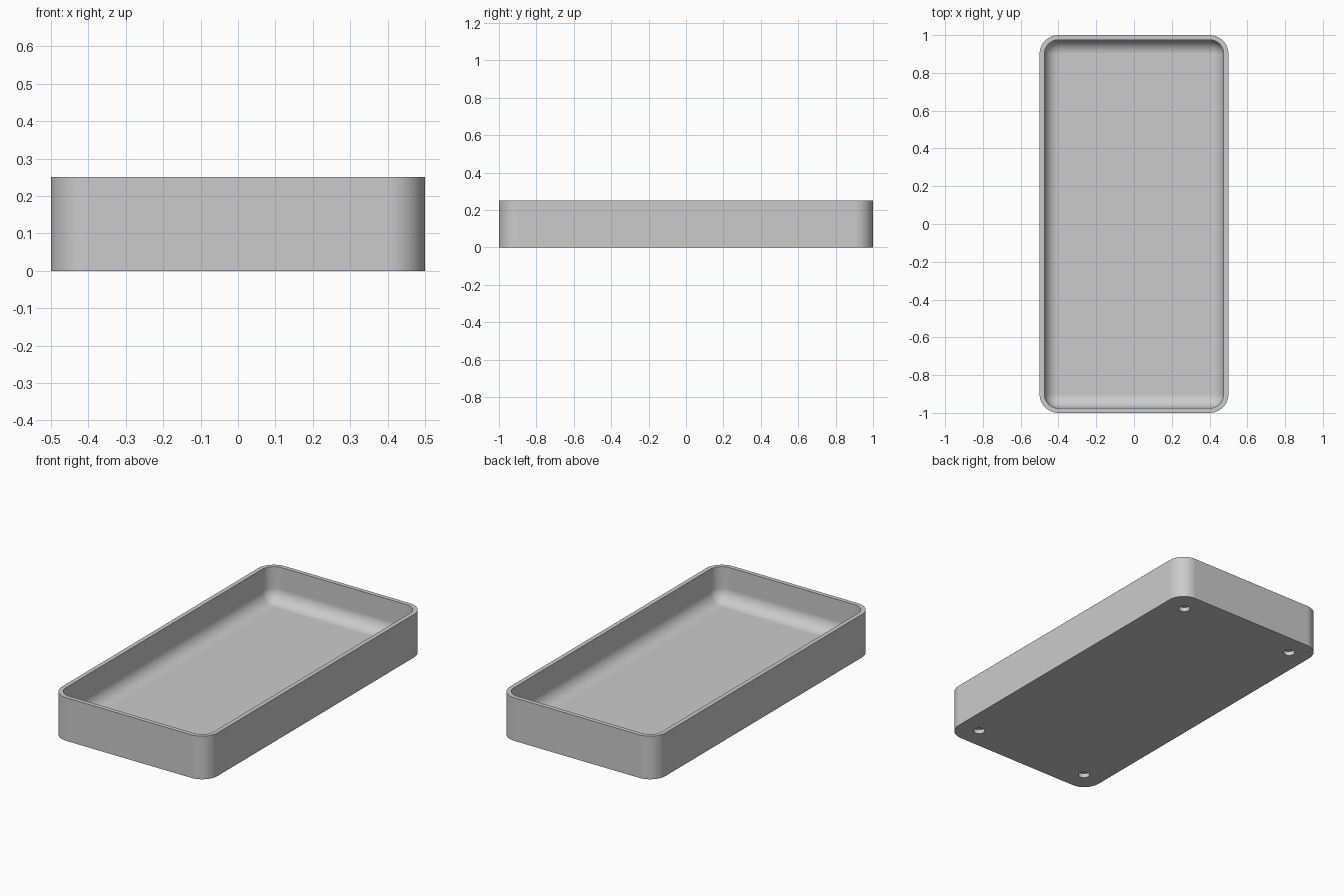
import bpy
import bmesh
from math import sin, cos, pi, radians

cube = bpy.data.objects.get("Cube")
if cube:
    bpy.data.objects.remove(cube, do_unlink=True)

HALF_X, HALF_Y, HEIGHT = 0.5, 1.0, 0.25
CORNER, WALL, FLOOR, FILLET = 0.1, 0.025, 0.05, 0.075
STEPS = 12

grey = bpy.data.materials.new("plain grey")
grey.use_nodes = True
colour = (0.6, 0.6, 0.6, 1)
grey.diffuse_color = colour
grey.node_tree.nodes["Principled BSDF"].inputs["Base Color"].default_value = colour


def rounded_ring(bm, inset, z):
    """Rounded rectangle set in from the outer outline."""
    r = max(CORNER - inset, 0)
    ring = []
    for quarter, (sx, sy) in enumerate([(1, 1), (-1, 1), (-1, -1), (1, -1)]):
        for i in range(STEPS + 1):
            a = (quarter + i / STEPS) * pi / 2
            ring.append(bm.verts.new((sx * (HALF_X - CORNER) + r * cos(a),
                                      sy * (HALF_Y - CORNER) + r * sin(a), z)))
    return ring


# Tray shell: outer wall, rim, inner wall, then the fillet into the floor
profile = [(0, 0), (0, HEIGHT), (WALL, HEIGHT)]
for i in range(STEPS + 1):
    a = i / STEPS * pi / 2
    profile.append((WALL + FILLET * (1 - cos(a)), FLOOR + FILLET * (1 - sin(a))))

bm = bmesh.new()
rings = [rounded_ring(bm, inset, z) for inset, z in profile]
for low, high in zip(rings, rings[1:]):
    for i in range(len(low)):
        j = (i + 1) % len(low)
        bm.faces.new((low[i], low[j], high[j], high[i]))
bm.faces.new(rings[0][::-1])
bm.faces.new(rings[-1])
bmesh.ops.remove_doubles(bm, verts=bm.verts, dist=0.0001)
bmesh.ops.recalc_face_normals(bm, faces=bm.faces)
mesh = bpy.data.meshes.new("tray")
bm.to_mesh(mesh)
bm.free()
mesh.materials.append(grey)
tray = bpy.data.objects.new("tray", mesh)
bpy.context.collection.objects.link(tray)

# Four shallow round recesses in the underside
bm = bmesh.new()
for sx in (-1, 1):
    for sy in (-1, 1):
        made = bmesh.ops.create_cone(bm, cap_ends=True, segments=32,
                                     radius1=0.031, radius2=0.031, depth=0.05)
        bmesh.ops.translate(bm, verts=made["verts"], vec=(sx * 0.375, sy * 0.875, 0))
cut_mesh = bpy.data.meshes.new("recess_cutter")
bm.to_mesh(cut_mesh)
bm.free()
cut_mesh.materials.append(grey)
cutter = bpy.data.objects.new("recess_cutter", cut_mesh)
bpy.context.collection.objects.link(cutter)
cutter.hide_render = True

bpy.ops.object.select_all(action='DESELECT')
tray.select_set(True)
bpy.context.view_layer.objects.active = tray
cut = tray.modifiers.new("recesses", 'BOOLEAN')
cut.operation = 'DIFFERENCE'
cut.solver = 'EXACT'
cut.object = cutter
bpy.ops.object.modifier_apply(modifier=cut.name)
bpy.data.objects.remove(cutter, do_unlink=True)

# Smooth corners and fillet, crisp rim and base
bpy.ops.object.shade_smooth_by_angle(angle=radians(30))
weighted = tray.modifiers.new("flat_face_normals", 'WEIGHTED_NORMAL')
weighted.keep_sharp = True
